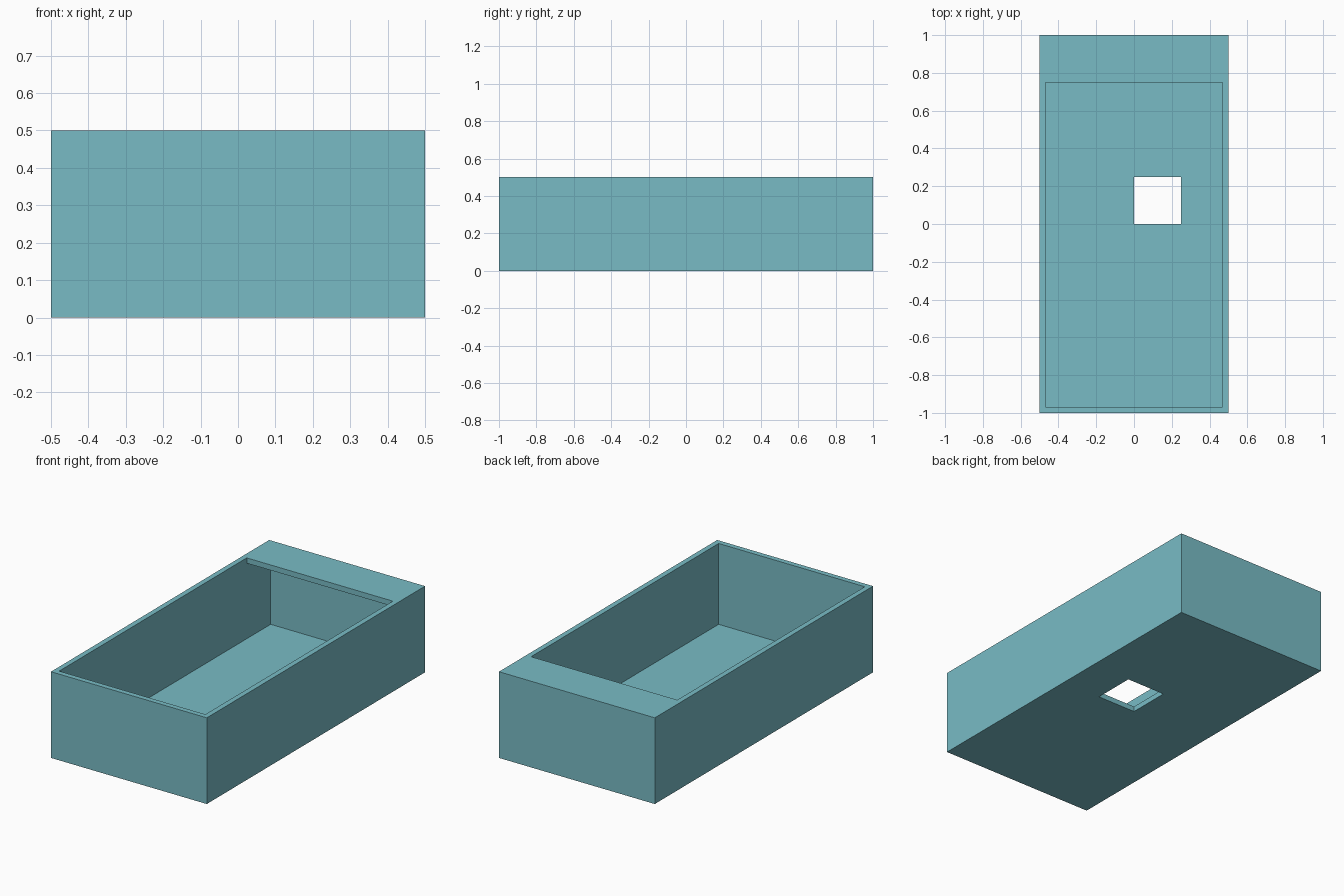
import bpy
import bmesh
from mathutils import Matrix, Vector

cube = bpy.data.objects.get("Cube")
if cube:
    bpy.data.objects.remove(cube, do_unlink=True)

T = 0.031  # wall thickness


def box(name, lo, hi):
    """Axis-aligned box between two corners."""
    lo, hi = Vector(lo), Vector(hi)
    bm = bmesh.new()
    bmesh.ops.create_cube(bm, size=1, matrix=Matrix.LocRotScale((lo + hi) / 2, None, hi - lo))
    mesh = bpy.data.meshes.new(name)
    bm.to_mesh(mesh)
    bm.free()
    obj = bpy.data.objects.new(name, mesh)
    bpy.context.collection.objects.link(obj)
    return obj


# Single teal material
teal = bpy.data.materials.new("teal")
teal.use_nodes = True
color = (0.19, 0.50, 0.56, 1)
teal.diffuse_color = color
teal.node_tree.nodes["Principled BSDF"].inputs["Base Color"].default_value = color

# Outer body
tray = box("open_tray", (-0.5, -1, 0), (0.5, 1, 0.5))
tray.data.materials.append(teal)

# Hollow interior, top opening that leaves a back ledge, and square floor hole
cutters = [
    box("interior_cutter", (-0.5 + T, -1 + T, T), (0.5 - T, 1 - T, 0.5 - T)),
    box("opening_cutter", (-0.5 + T, -1 + T, 0.3), (0.5 - T, 0.75, 0.6)),
    box("floor_hole_cutter", (0, 0, -0.1), (0.25, 0.25, 0.2)),
]
bpy.context.view_layer.objects.active = tray
for cutter in cutters:
    cutter.hide_render = True
    cutter.data.materials.append(teal)
    mod = tray.modifiers.new(cutter.name, 'BOOLEAN')
    mod.operation = 'DIFFERENCE'
    mod.solver = 'EXACT'
    mod.object = cutter
    bpy.ops.object.modifier_apply(modifier=mod.name)
    bpy.data.objects.remove(cutter, do_unlink=True)
